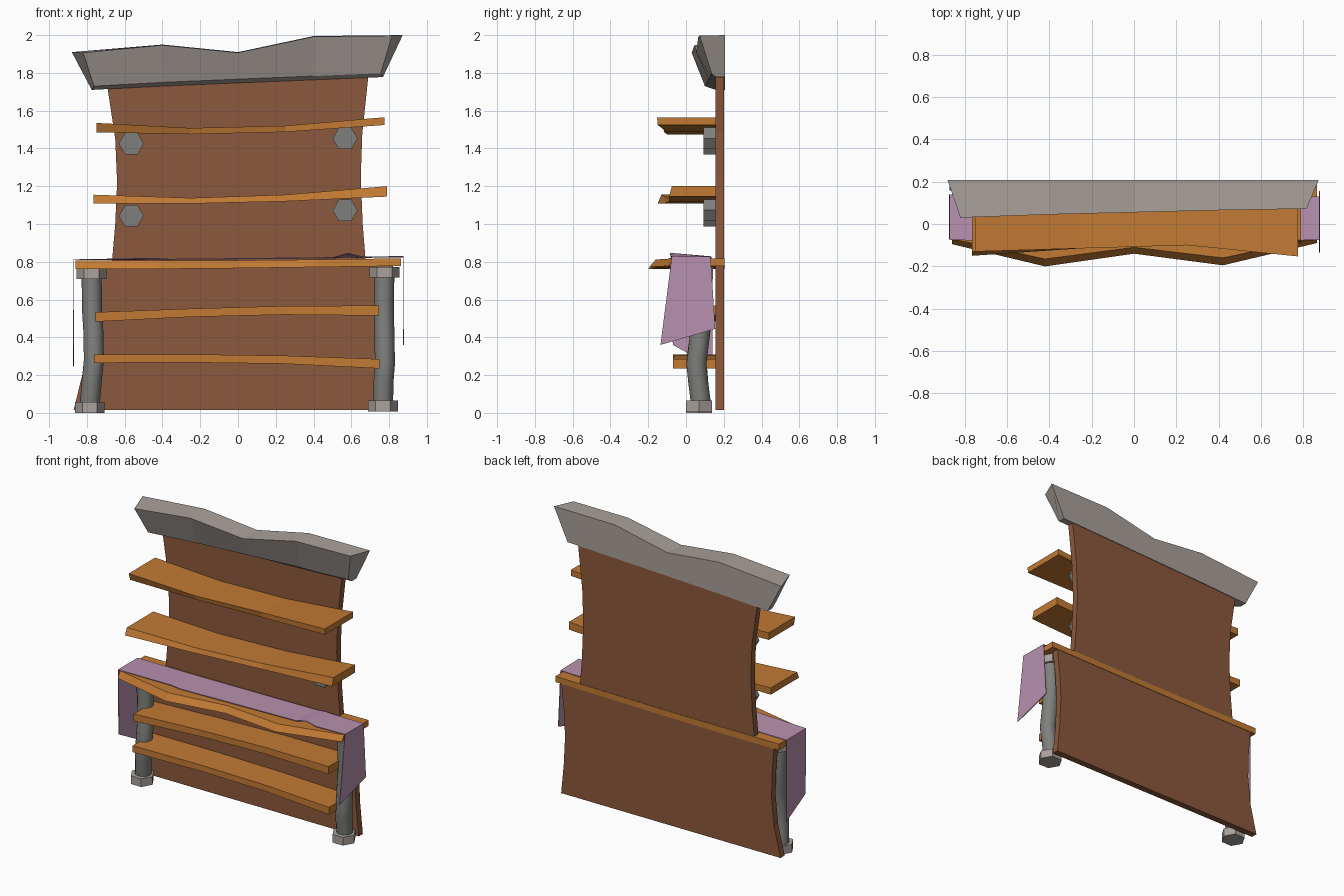
import bpy, bmesh, math


def material(name, rgb):
    m = bpy.data.materials.new(name)
    m.diffuse_color = (*rgb, 1)
    return m


BOARD = material("dark brown wood", (0.26, 0.098, 0.045))
PLANK = material("orange wood", (0.54, 0.195, 0.034))
STONE = material("light grey", (0.40, 0.355, 0.325))
METAL = material("dark grey", (0.21, 0.217, 0.202))
CLOTH = material("purple cloth", (0.479, 0.283, 0.43))


def loft(name, sections, mat, closed=True):
    """Skin a row of cross-sections; closed ones get end caps."""
    bm = bmesh.new()
    rings = [[bm.verts.new(p) for p in s] for s in sections]
    n = len(rings[0])
    for a, b in zip(rings, rings[1:]):
        for i in range(n if closed else n - 1):
            j = (i + 1) % n
            bm.faces.new((a[i], a[j], b[j], b[i]))
    if closed:
        bm.faces.new(rings[0])
        bm.faces.new(rings[-1][::-1])
    bmesh.ops.recalc_face_normals(bm, faces=bm.faces)
    me = bpy.data.meshes.new(name)
    bm.to_mesh(me)
    bm.free()
    me.materials.append(mat)
    ob = bpy.data.objects.new(name, me)
    bpy.context.collection.objects.link(ob)
    return ob


def ring(c, r, n, axis="z"):
    pts = []
    for i in range(n):
        a = 2 * math.pi * i / n
        u, v = r * math.cos(a), r * math.sin(a)
        pts.append((c[0] + u, c[1] + v, c[2]) if axis == "z" else (c[0] + u, c[1], c[2] + v))
    return pts


def back_board(name, rows):
    # rows: z at left, z at right, x left, x right
    loft(name, [[(xl, 0.157, zl), (xr, 0.157, zr), (xr, 0.202, zr), (xl, 0.202, zl)]
                for zl, zr, xl, xr in rows], BOARD)


def plank(name, rows, back):
    # rows: x, front y of top edge, front y of bottom edge, top z, bottom z
    loft(name, [[(x, back, zt), (x, yt, zt), (x, yb, zb), (x, back, zb)]
                for x, yt, yb, zt, zb in rows], PLANK)


# Back boards with bowed sides
back_board("upper_back_board", [
    (0.79, 0.79, -0.668, 0.677), (1.0, 1.0, -0.65, 0.66), (1.22, 1.25, -0.64, 0.65),
    (1.45, 1.48, -0.65, 0.658), (1.75, 1.80, -0.695, 0.692)])
back_board("lower_back_board", [
    (0.015, 0.015, -0.87, 0.82), (0.22, 0.22, -0.82, 0.80), (0.42, 0.42, -0.80, 0.79),
    (0.60, 0.60, -0.805, 0.80), (0.78, 0.78, -0.82, 0.82)])

# Counter with a wavy front
plank("counter", [
    (-0.86, -0.07, -0.095, 0.806, 0.763), (-0.42, -0.165, -0.20, 0.806, 0.762),
    (0, -0.11, -0.14, 0.807, 0.766), (0.42, -0.16, -0.195, 0.812, 0.772),
    (0.863, -0.065, -0.09, 0.818, 0.778)], 0.205)

# Shelves
plank("top_shelf", [
    (-0.75, -0.13, -0.115, 1.535, 1.485), (-0.25, -0.115, -0.10, 1.508, 1.475),
    (0.25, -0.10, -0.10, 1.52, 1.487), (0.775, -0.153, -0.15, 1.565, 1.524)], 0.16)
plank("second_shelf", [
    (-0.765, -0.13, -0.15, 1.155, 1.108), (-0.25, -0.10, -0.115, 1.138, 1.108),
    (0.25, -0.08, -0.09, 1.155, 1.12), (0.788, -0.075, -0.09, 1.20, 1.145)], 0.16)
plank("third_shelf", [
    (-0.755, -0.07, -0.07, 0.533, 0.483), (-0.25, -0.06, -0.06, 0.552, 0.508),
    (0.25, -0.06, -0.06, 0.566, 0.52), (0.747, -0.07, -0.07, 0.568, 0.515)], 0.16)
plank("bottom_shelf", [
    (-0.762, -0.07, -0.07, 0.31, 0.265), (-0.25, -0.06, -0.06, 0.31, 0.267),
    (0.25, -0.06, -0.06, 0.303, 0.26), (0.75, -0.07, -0.07, 0.285, 0.235)], 0.16)

# Crown: front face leans back towards the bottom
crown = []
ROWS = [  # back x, top z, bottom z, front top y, front bottom y, front top x
    (-0.88, 1.91, 1.71, 0.03, 0.10, -0.82), (-0.40, 1.95, 1.73, 0.045, 0.11, -0.40),
    (0, 1.91, 1.747, 0.055, 0.12, 0), (0.40, 1.995, 1.763, 0.065, 0.13, 0.40),
    (0.872, 2.0, 1.778, 0.072, 0.135, 0.815)]
for xb, zt, zb, ft, fb, xf in ROWS:
    k = 0.88 if abs(xb) > 0.5 else 1
    crown.append([(xb, 0.207, zt), (xf, ft, zt - 0.003), (xb * k * 0.985, fb, zb + 0.02),
                  (xb * k, 0.157, zb), (xb * k, 0.207, zb)])
loft("crown", crown, STONE)

# Hexagonal shelf brackets
for i, (x, z) in enumerate([(-0.565, 1.425), (0.567, 1.453), (-0.565, 1.043), (0.567, 1.073)]):
    loft(f"bracket_{i + 1}", [ring((x, y, z), 0.066, 6, "y") for y in (0.093, 0.16)], METAL)

# Bent posts with hexagonal feet and caps
for side, dz, path in [
        ("left", 0.0, [(-0.785, 0.08, 0.04), (-0.775, 0.065, 0.16), (-0.763, 0.055, 0.28),
                       (-0.765, 0.075, 0.42), (-0.773, 0.085, 0.55), (-0.775, 0.08, 0.74)]),
        ("right", 0.008, [(0.768, 0.08, 0.04), (0.77, 0.065, 0.16), (0.778, 0.055, 0.26),
                          (0.775, 0.075, 0.42), (0.772, 0.085, 0.55), (0.775, 0.08, 0.74)])]:
    post = loft(f"{side}_post", [ring(p, 0.053, 12) for p in path], METAL)
    for p in post.data.polygons:
        p.use_smooth = len(p.vertices) == 4
    for part, c, lo, hi in [("foot", path[0], 0.0, 0.057), ("cap", path[-1], 0.71, 0.765)]:
        loft(f"{side}_{part}", [ring((c[0], 0.068 if part == "foot" else 0.075, z + dz), 0.079, 6)
                                for z in (lo, hi)], STONE)

# Cloth runner draped over the counter and down both ends
runner = loft("cloth_runner", [
    [(-0.87, -0.07, 0.36), (-0.87, 0.14, 0.245)],
    [(-0.87, -0.075, 0.811), (-0.87, 0.14, 0.811)],
    [(-0.45, -0.085, 0.818), (-0.42, 0.135, 0.812)],
    [(-0.38, -0.09, 0.813), (-0.36, 0.135, 0.813)],
    [(0.50, -0.075, 0.822), (0.50, 0.135, 0.82)],
    [(0.58, -0.085, 0.845), (0.58, 0.135, 0.826)],
    [(0.66, -0.08, 0.826), (0.64, 0.135, 0.823)],
    [(0.875, -0.075, 0.828), (0.875, 0.13, 0.825)],
    [(0.875, -0.135, 0.36), (0.875, 0.155, 0.445)]], CLOTH, closed=False)
mod = runner.modifiers.new("thickness", "SOLIDIFY")
mod.thickness = 0.005
mod.offset = 0
